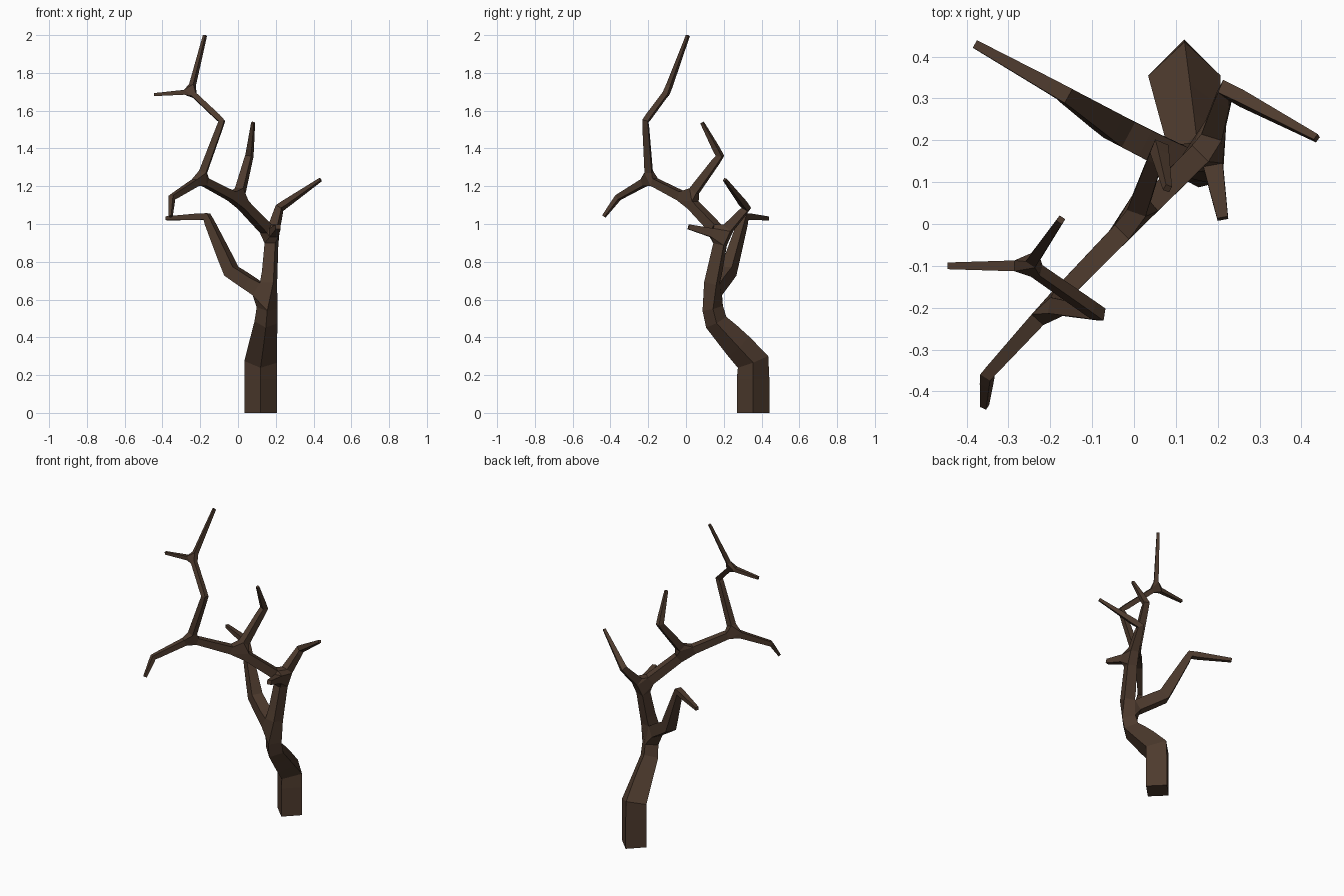
import bpy
from mathutils import Matrix

if "Cube" in bpy.data.objects:
    bpy.data.objects.remove(bpy.data.objects["Cube"])

# Branch paths: (node name, x, y, z, half thickness); a path may begin at an existing node
nodes = {}
order, edges = [], []


def path(start, *pts):
    prev = start
    for name, x, y, z, r in pts:
        nodes[name] = (x, y, z, r)
        order.append(name)
        if prev:
            edges.append((prev, name))
        prev = name


# trunk
path(None, ("base", .12, .355, 0, .061), ("knee", .12, .355, .27, .061),
     ("bend", .148, .16, .48, .043), ("fork", .16, .125, .62, .036),
     ("crown", .18, .19, .94, .028))
# low left branch
path("fork", ("low1", -.035, .225, .75, .034), ("low2", -.165, .31, 1.04, .019),
     ("low3", -.38, .43, 1.03, .010))
# right branch and stub
path("crown", ("right1", .22, .32, 1.085, .018), ("right2", .437, .205, 1.235, .008))
path("crown", ("stub", .212, .013, .985, .013))
# long upper limb
path("crown", ("limb1", 0, .01, 1.13, .025), ("limb2", -.2, -.195, 1.235, .020),
     ("top1", -.085, -.215, 1.545, .015), ("top2", -.25, -.1, 1.7, .014),
     ("top3", -.175, .01, 1.998, .008))
# twigs
path("top2", ("twig_a", -.445, -.1, 1.685, .008))
path("limb1", ("twig_b1", .06, .18, 1.36, .017), ("twig_b2", .08, .085, 1.537, .008))
path("limb2", ("twig_c1", -.35, -.36, 1.14, .014), ("twig_c2", -.357, -.435, 1.04, .008))

# Object is turned 45 degrees so the square trunk stands corner-forward
turn = Matrix.Rotation(0.785398, 4, 'Z')
inv = turn.inverted()
mesh = bpy.data.meshes.new("tree")
index = {n: i for i, n in enumerate(order)}
co = [(inv @ Matrix.Translation(nodes[n][:3])).translation for n in order]
mesh.from_pydata(co, [(index[a], index[b]) for a, b in edges], [])
tree = bpy.data.objects.new("bare_tree", mesh)
bpy.context.collection.objects.link(tree)
tree.matrix_world = turn

# Four-sided bark skin around the skeleton
skin = tree.modifiers.new("skin", 'SKIN')
skin.use_smooth_shade = False
skin.use_x_symmetry = False
skin.branch_smoothing = 0
for i, n in enumerate(order):
    sv = mesh.skin_vertices[0].data[i]
    sv.radius = (nodes[n][3], nodes[n][3])
    sv.use_root = i == 0

bark = bpy.data.materials.new("bark")
bark.diffuse_color = (.075, .043, .027, 1)
bark.use_nodes = True
bark.node_tree.nodes["Principled BSDF"].inputs["Base Color"].default_value = bark.diffuse_color
mesh.materials.append(bark)
